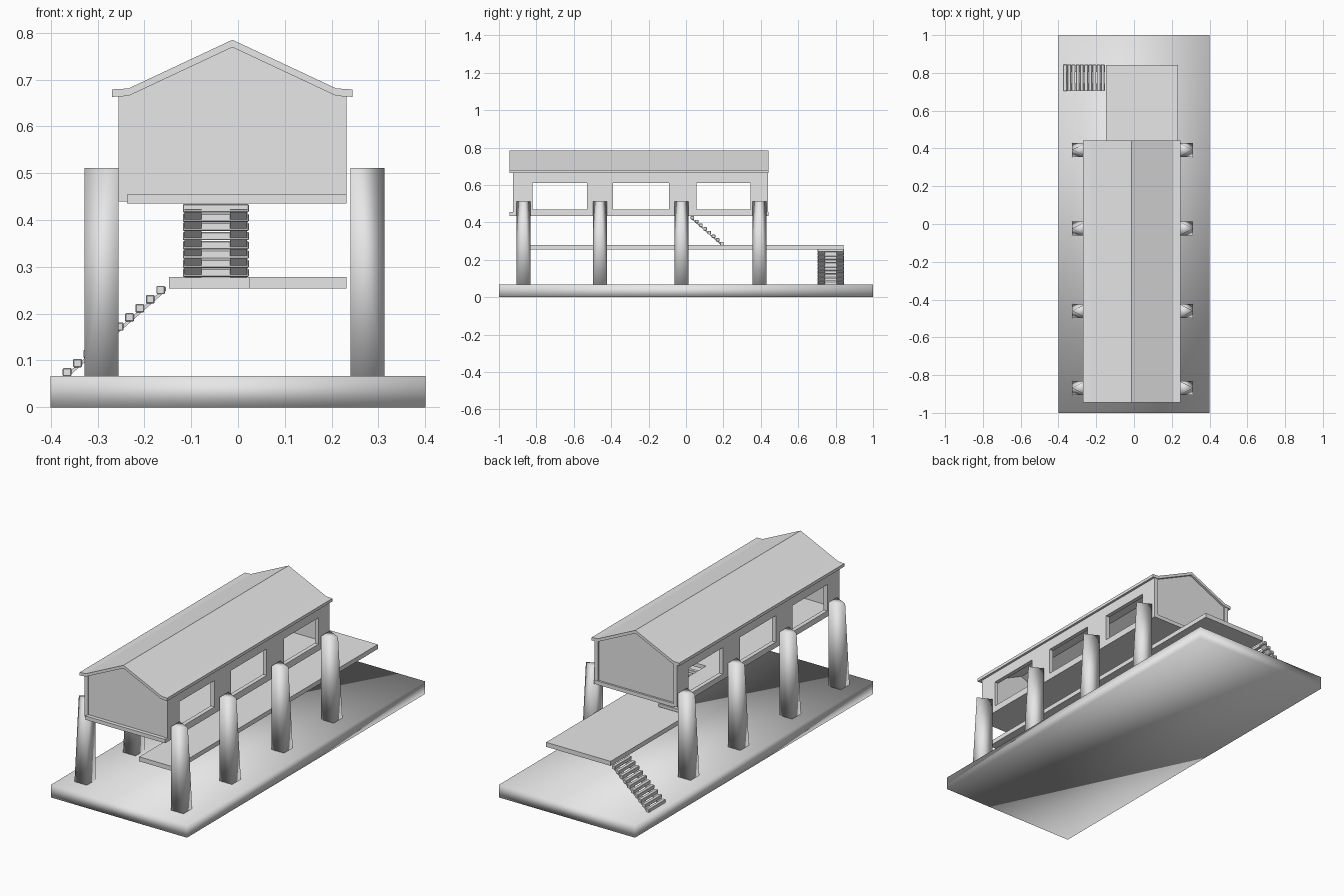
import bpy, bmesh
from mathutils import Vector

if "Cube" in bpy.data.objects:
    bpy.data.objects.remove(bpy.data.objects["Cube"])

grey = bpy.data.materials.new("light_grey")
grey.use_nodes = True
grey.diffuse_color = (0.8, 0.8, 0.8, 1)
grey.node_tree.nodes["Principled BSDF"].inputs["Base Color"].default_value = (0.8, 0.8, 0.8, 1)


def finish(name, bm, smooth=False):
    bmesh.ops.recalc_face_normals(bm, faces=bm.faces[:])
    for f in bm.faces:
        f.smooth = smooth
    me = bpy.data.meshes.new(name)
    bm.to_mesh(me)
    bm.free()
    me.materials.append(grey)
    ob = bpy.data.objects.new(name, me)
    bpy.context.collection.objects.link(ob)
    return ob


def add_box(bm, x, y, z):
    """Box from three (low, high) ranges."""
    verts = bmesh.ops.create_cube(bm, size=1)["verts"]
    for v in verts:
        v.co = Vector([r[0] if c < 0 else r[1] for r, c in zip((x, y, z), v.co)])


def box(name, x, y, z, smooth=False):
    bm = bmesh.new()
    add_box(bm, x, y, z)
    return finish(name, bm, smooth)


def prism(name, points, axis, depth):
    """Outline extruded along y (points are x,z) or z (points are x,y)."""
    bm = bmesh.new()
    place = (lambda a, b: (a, depth[0], b)) if axis == "y" else (lambda a, b: (a, b, depth[0]))
    face = bm.faces.new([bm.verts.new(place(*p)) for p in points])
    new = bmesh.ops.extrude_face_region(bm, geom=[face])["geom"]
    step = depth[1] - depth[0]
    shift = (0, step, 0) if axis == "y" else (0, 0, step)
    bmesh.ops.translate(bm, vec=shift, verts=[v for v in new if isinstance(v, bmesh.types.BMVert)])
    return finish(name, bm)


def pillar(name, inner, outer, y):
    """Square foot that tapers to a triangular top pointing outward."""
    bm = bmesh.new()
    r, low, high = 0.037, 0.06, 0.511
    foot = [bm.verts.new(p) for p in ((inner, y - r, low), (outer, y - r, low),
                                      (outer, y + r, low), (inner, y + r, low))]
    top = [bm.verts.new(p) for p in ((inner, y - r, high), (outer, y, high), (inner, y + r, high))]
    bm.faces.new(foot)
    bm.faces.new(top)
    bm.faces.new((foot[1], foot[2], top[1]))
    bm.faces.new((foot[0], foot[3], top[2], top[0]))
    for a, b, c in ((0, 1, 0), (3, 2, 2)):
        bm.faces.new((foot[a], foot[b], top[c]))
        bm.faces.new((foot[b], top[1], top[c]))
    finish(name, bm, True)


def stair(name, count, start, run, rise, across, along):
    """Row of treads on two thin stringers; along is the axis of travel."""
    bm = bmesh.new()
    z0, w = 0.0, abs(run) * 0.42
    for i in range(count):
        c, z = start[0] + run * i, start[1] + rise * i
        span = (c - w, c + w)
        ranges = (span, across) if along == "x" else (across, span)
        add_box(bm, *ranges, (z - 0.009, z + 0.009))
    bmesh.ops.bevel(bm, geom=bm.edges[:], offset=0.002, segments=1, affect="EDGES")
    finish(name + "_treads", bm)
    # stringers follow the slope under the treads
    bm = bmesh.new()
    ends = [(start[0] + run * t, start[1] + rise * t) for t in (-0.4, count - 0.5)]
    for lo, hi in ((across[0] + 0.004, across[0] + 0.04), (across[1] - 0.04, across[1] - 0.004)):
        add_box(bm, (0, 1), (lo, hi), (0, 1))
        for v in bm.verts[-8:]:
            c, z = ends[round(v.co.x)]
            z += -0.003 if v.co.z > 0.5 else -0.012
            v.co = (c, v.co.y, z) if along == "x" else (v.co.y, c, z)
    finish(name + "_stringers", bm)


# ground slab
box("ground_slab", (-0.4, 0.4), (-1, 1), (0, 0.067), True)

# two rows of pillars
for i, y in enumerate((-0.868, -0.46, -0.024, 0.393)):
    pillar(f"left_pillar_{i + 1}", 0.24, 0.313, y)
    pillar(f"right_pillar_{i + 1}", -0.255, -0.328, y)

# L-shaped lower deck
prism("lower_deck", [(0.025, -0.865), (0.232, -0.865), (0.232, 0.843), (-0.147, 0.843),
                     (-0.147, 0.19), (0.025, 0.19)], "z", (0.254, 0.278))

# stairs from the ground to the deck, and from the deck to the house
stair("lower_stair", 10, (-0.365, 0.075), 0.0222, 0.0195, (0.703, 0.845), "x")
stair("upper_stair", 8, (0.192, 0.287), -0.0225, 0.0197, (-0.118, 0.023), "y")

# house floor, pieced around the stair opening
bm = bmesh.new()
for xr, yr in (((-0.237, -0.118), (-0.943, 0.44)), ((0.023, 0.232), (-0.943, 0.44)),
               ((-0.118, 0.023), (-0.943, 0.0)), ((-0.118, 0.023), (0.2, 0.44))):
    add_box(bm, xr, yr, (0.435, 0.455))
bmesh.ops.remove_doubles(bm, verts=bm.verts[:], dist=0.0001)
finish("house_floor", bm)

# side walls built as bands and piers around three windows
windows = ((-0.822, -0.53), (-0.39, -0.09), (0.055, 0.345))
edges = [-0.925] + [e for w in windows for e in w] + [0.438]
for name, xr in (("left_wall", (0.21, 0.232)), ("right_wall", (-0.255, -0.233))):
    bm = bmesh.new()
    add_box(bm, xr, (edges[0], edges[-1]), (0.44, 0.47))
    add_box(bm, xr, (edges[0], edges[-1]), (0.61, 0.672))
    for a, b in zip(edges[::2], edges[1::2]):
        add_box(bm, xr, (a, b), (0.47, 0.61))
    finish(name, bm)

# gable end walls
gable = [(-0.25, 0.441), (0.21, 0.441), (0.21, 0.668), (-0.012, 0.772), (-0.25, 0.66)]
prism("front_gable_wall", gable, "y", (-0.923, -0.903))
prism("back_gable_wall", gable, "y", (0.41, 0.43))

# pitched roof with short flat eaves
ridge, flat, eave = -0.012, 0.222, 0.257
upper = [(ridge - eave, 0.679), (ridge - flat, 0.681), (ridge, 0.785),
         (ridge + flat, 0.681), (ridge + eave, 0.679)]
lower = [(x, z - 0.016) for x, z in reversed(upper)]
prism("roof", upper + lower, "y", (-0.945, 0.442))
